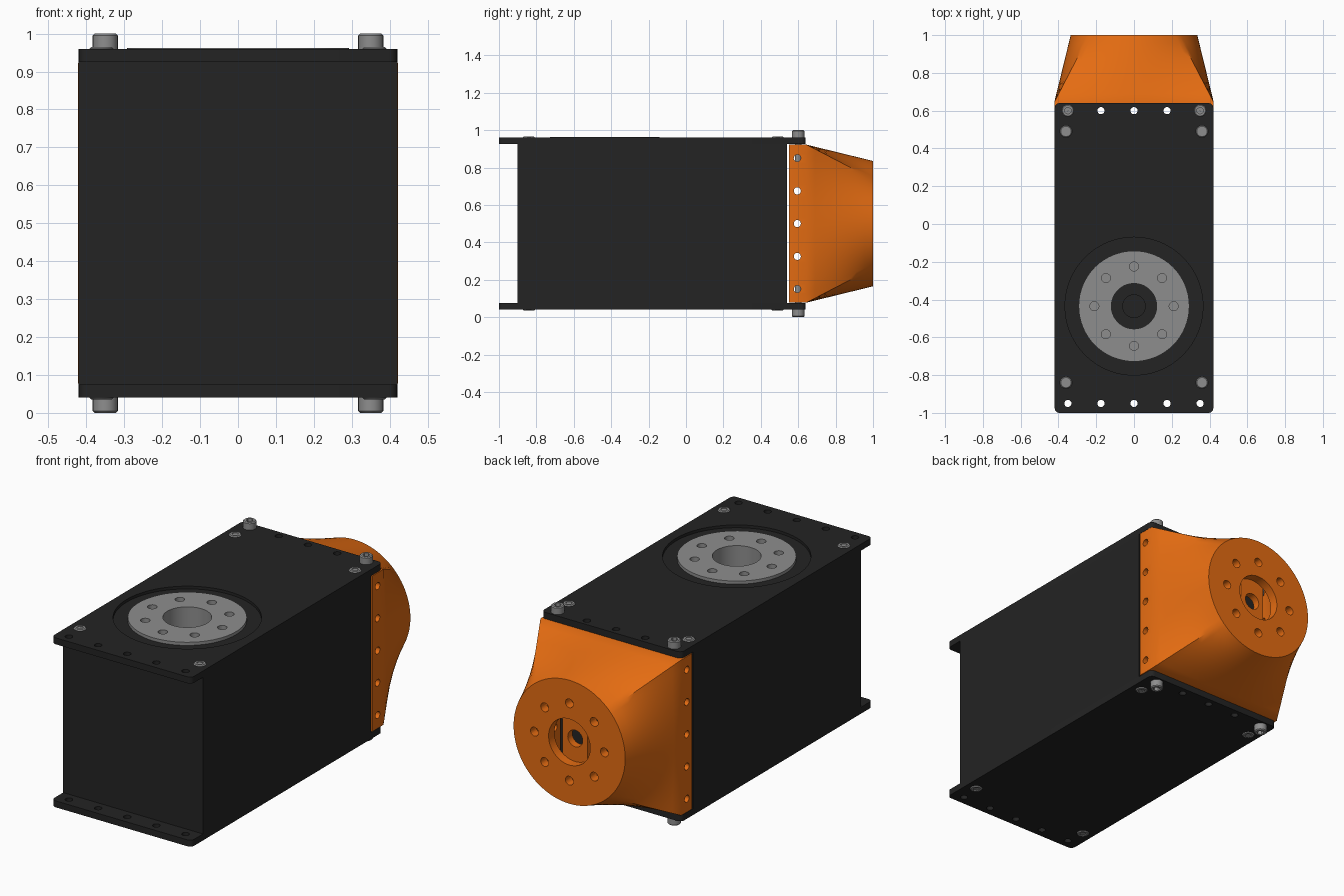
import bpy, bmesh, math
from mathutils import Matrix, Vector

if "Cube" in bpy.data.objects:
    bpy.data.objects.remove(bpy.data.objects["Cube"])


def material(name, rgb):
    m = bpy.data.materials.new(name)
    m.diffuse_color = (*rgb, 1)
    m.use_nodes = True
    m.node_tree.nodes["Principled BSDF"].inputs["Base Color"].default_value = m.diffuse_color
    return m


BLACK = material("black casing", (0.017, 0.017, 0.017))
GREY = material("grey steel", (0.27, 0.27, 0.27))
ORANGE = material("orange adapter", (0.78, 0.15, 0.006))


def add_object(name, bm, mat):
    bmesh.ops.recalc_face_normals(bm, faces=bm.faces[:])
    mesh = bpy.data.meshes.new(name)
    bm.to_mesh(mesh)
    bm.free()
    ob = bpy.data.objects.new(name, mesh)
    bpy.context.collection.objects.link(ob)
    mesh.materials.append(mat)
    return ob


def activate(ob):
    bpy.ops.object.select_all(action='DESELECT')
    ob.select_set(True)
    bpy.context.view_layer.objects.active = ob


def smooth(ob):
    activate(ob)
    bpy.ops.object.shade_smooth_by_angle(angle=math.radians(30))


def add_cyl(bm, centre, r, depth, axis='Z', seg=24):
    rot = {'Z': Matrix(), 'X': Matrix.Rotation(math.pi / 2, 4, 'Y'),
           'Y': Matrix.Rotation(math.pi / 2, 4, 'X')}[axis]
    bmesh.ops.create_cone(bm, cap_ends=True, segments=seg, radius1=r, radius2=r,
                          depth=depth, matrix=Matrix.Translation(centre) @ rot)


def box(name, lo, hi, mat, round_corners=0):
    bm = bmesh.new()
    lo, hi = Vector(lo), Vector(hi)
    bmesh.ops.create_cube(bm, size=1, matrix=Matrix.Translation((lo + hi) / 2)
                          @ Matrix.Diagonal((*(hi - lo), 1)))
    if round_corners:
        upright = [e for e in bm.edges
                   if abs(e.verts[0].co.z - e.verts[1].co.z) > 1e-4]
        bmesh.ops.bevel(bm, geom=upright, offset=round_corners, segments=5,
                        profile=0.5, affect='EDGES')
    return add_object(name, bm, mat)


def drill(ob, holes):
    """Cut a set of separate cylinders (centre, radius, depth, axis, sides) out of ob."""
    bm = bmesh.new()
    for h in holes:
        add_cyl(bm, *h)
    cutter = add_object("cutter", bm, ob.data.materials[0])
    cutter.hide_render = True
    mod = ob.modifiers.new("drill", 'BOOLEAN')
    mod.operation, mod.object, mod.solver = 'DIFFERENCE', cutter, 'EXACT'
    activate(ob)
    bpy.ops.object.modifier_apply(modifier=mod.name)
    bpy.data.objects.remove(cutter)


def lathe(name, profile, centre, mat, seg=64):
    """Closed (radius, z) profile turned about a vertical axis."""
    bm = bmesh.new()
    rings = [[bm.verts.new((centre[0] + r * math.cos(2 * math.pi * i / seg),
                            centre[1] + r * math.sin(2 * math.pi * i / seg), z))
              for i in range(seg)] for r, z in profile]
    bridge(bm, rings)
    return add_object(name, bm, mat)


def bridge(bm, rings):
    n = len(rings[0])
    for a, b in zip(rings, rings[1:] + rings[:1]):
        for i in range(n):
            j = (i + 1) % n
            bm.faces.new((a[i], a[j], b[j], b[i]))


ROW = [-0.35, -0.175, 0, 0.175, 0.35]
CY = -0.435                                    # centre of the turning output
CIRCLE8 = [(0.21 * math.cos(k * math.pi / 4), 0.21 * math.sin(k * math.pi / 4))
           for k in range(8)]
END_HOLES = [(x, y) for x in ROW for y in (-0.95, 0.6)]

# Main casing with a bore for the output
body = box("casing", (-0.42, -0.9, 0.075), (0.42, 0.54, 0.925), BLACK)
drill(body, [((0, CY, 0.85), 0.29, 0.3, 'Z', 64)])
drill(body, [((0, CY, 0.65), 0.06, 0.3, 'Z', 32)])

# Top and bottom plates with rows of holes
top = box("top_plate", (-0.42, -1, 0.925), (0.42, 0.64, 0.96), BLACK, 0.025)
bottom = box("bottom_plate", (-0.42, -1, 0.04), (0.42, 0.64, 0.075), BLACK, 0.025)
for plate, z in ((top, 0.94), (bottom, 0.06)):
    drill(plate, [((x, y, z), 0.019, 0.2, 'Z', 20) for x, y in END_HOLES])
drill(top, [((0, CY, 1.045), 0.365, 0.2, 'Z', 96)])
drill(top, [((0, CY, 0.94), 0.29, 0.2, 'Z', 64)])

# Turning output ring
ring = lathe("output_ring", [(0.12, 0.7), (0.29, 0.7), (0.29, 0.945), (0.293, 0.945),
                             (0.293, 0.962), (0.12, 0.962)], (0, CY), GREY)
drill(ring, [((x, CY + y, 0.96), 0.024, 0.12, 'Z', 20) for x, y in CIRCLE8])

# Adapter: hollow loft from a square flange to a round flange
N = 96


def loop(bm, y, half, is_round):
    out = []
    for i in range(N):
        a = 2 * math.pi * i / N
        c, s = math.cos(a), math.sin(a)
        if is_round:
            out.append(bm.verts.new((half * c, y, 0.5 + half * s)))
        else:
            k = half / max(abs(c), abs(s))
            out.append(bm.verts.new((k * c, y, 0.5 + k * s)))
    return out


bm = bmesh.new()
steps = 8


def loft(y0, y1, half, radius):
    """Straight blend from a square at y0 to a circle at y1."""
    rings = []
    a, b = loop(bm, y0, half, False), loop(bm, y1, radius, True)
    rings.append(a)
    for s in range(1, steps):
        rings.append([bm.verts.new(p.co.lerp(q.co, s / steps)) for p, q in zip(a, b)])
    return rings + [b]


rings = [loop(bm, 0.55, 0.422, False)] + loft(0.645, 1.0, 0.422, 0.335)
rings += [loop(bm, 1.0, 0.125, True), loop(bm, 0.95, 0.125, True)]
rings += loft(0.645, 0.95, 0.37, 0.285)[::-1] + [loop(bm, 0.55, 0.37, False)]
bridge(bm, rings)
adapter = add_object("adapter", bm, ORANGE)
drill(adapter, [((0, 0.595, 0.5 + z), 0.019, 1.2, 'X', 20) for z in ROW])
drill(adapter, [((x, 0.6, 0.5), 0.019, 1.2, 'Z', 20) for x in ROW])
drill(adapter, [((x, 0.98, 0.5 + z), 0.024, 0.12, 'Y', 20) for x, z in CIRCLE8])

# Cross bar behind the round opening
bar = box("adapter_cross_bar", (-0.075, 0.91, 0.24), (0.075, 0.95, 0.76), ORANGE)
drill(bar, [((0, 0.93, 0.5), 0.045, 0.2, 'Y', 24)])

for ob in (body, top, bottom, ring, adapter, bar):
    smooth(ob)


# Screws: origin at the plate surface, pointing up, with a hexagon socket
def make_screw(name, r, height, shaft, depth):
    b = 0.15 * r
    ob = lathe(name, [(0.001, height), (r - b, height), (r, height - b), (r, -0.001),
                      (0.017, -0.001), (0.017, -shaft), (0.001, -shaft)],
               (0, 0), GREY, 24)
    drill(ob, [((0, 0, height), 0.55 * r, depth * 2, 'Z', 6)])
    smooth(ob)
    return ob


def place_screws(proto, spots):
    for i, (x, y, z) in enumerate(spots):
        ob = proto if i == 0 else proto.copy()
        if i:
            bpy.context.collection.objects.link(ob)
        ob.location = (x, y, z)
        ob.rotation_euler = (math.pi if z < 0.5 else 0, 0, 0)


place_screws(make_screw("cap_screw", 0.033, 0.04, 0.14, 0.02),
             [(x, 0.6, z) for x in (-0.35, 0.35) for z in (0.04, 0.96)])
place_screws(make_screw("plate_screw", 0.032, 0.005, 0.02, 0.004),
             [(x, y, z) for x in (-0.36, 0.36) for y in (-0.84, 0.49)
              for z in (0.04, 0.96)])
